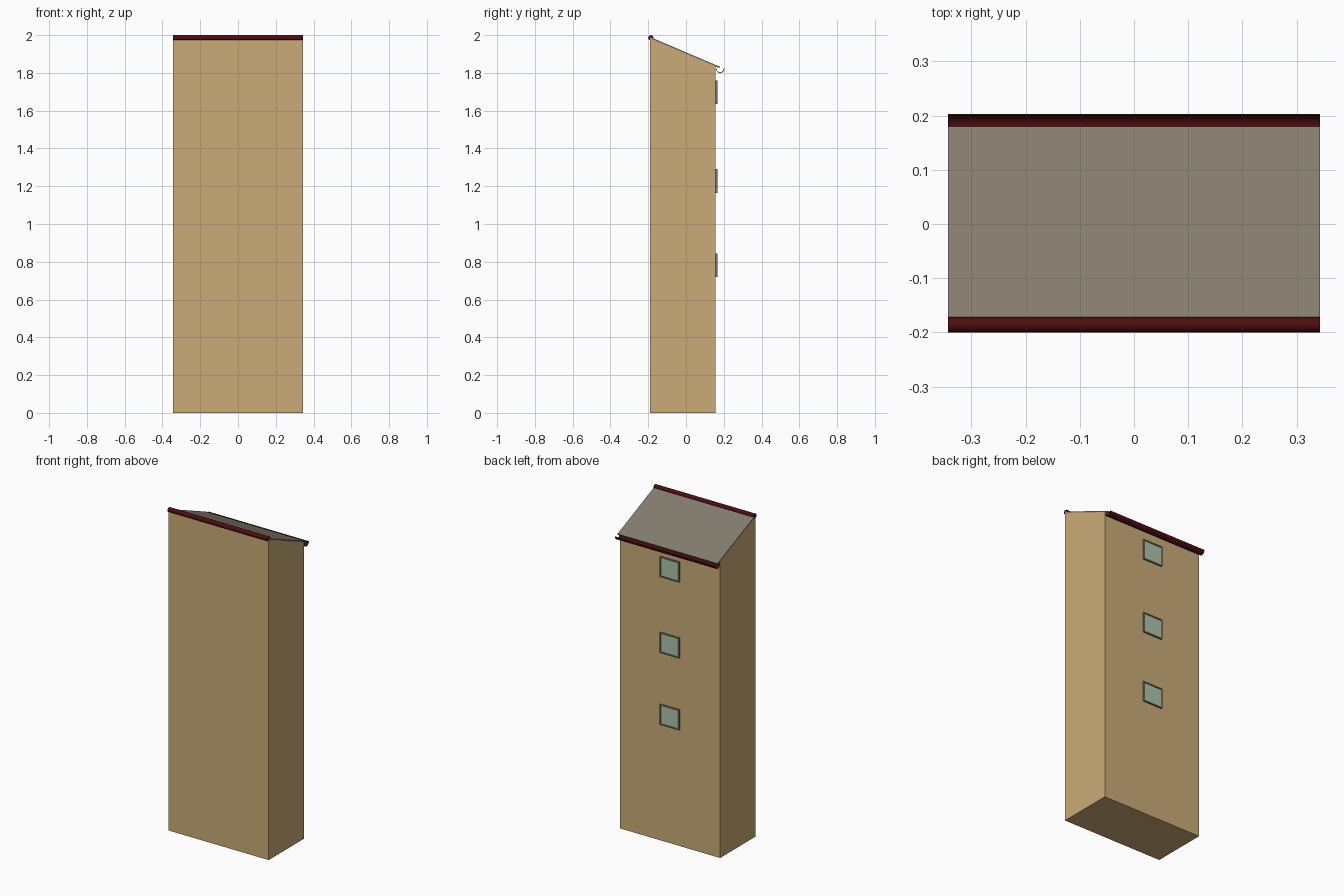
import bpy, bmesh, math

if "Cube" in bpy.data.objects:
    bpy.data.objects.remove(bpy.data.objects["Cube"])

HALF = 0.343          # half width of the house
SLOPE = (1.832 - 1.990) / 0.37


def roof_z(y):
    return 1.990 + (y + 0.19) * SLOPE


def material(name, rgb):
    m = bpy.data.materials.new(name)
    m.diffuse_color = (*rgb, 1)
    m.use_nodes = True
    m.node_tree.nodes["Principled BSDF"].inputs["Base Color"].default_value = m.diffuse_color
    return m


WALL = material("tan wall", (0.59, 0.41, 0.185))
ROOF = material("grey roof", (0.23, 0.20, 0.155))
TRIM = material("dark red trim", (0.075, 0.004, 0.005))
FRAME = material("grey frame", (0.20, 0.18, 0.13))
GLASS = material("pale green glass", (0.42, 0.55, 0.42))


def extrude(name, profile, mat, x0=-HALF, x1=HALF):
    """Closed (y, z) profile swept along x."""
    bm = bmesh.new()
    face = bm.faces.new([bm.verts.new((x0, y, z)) for y, z in profile])
    new = bmesh.ops.extrude_face_region(bm, geom=[face])["geom"]
    bmesh.ops.translate(bm, vec=(x1 - x0, 0, 0),
                        verts=[v for v in new if isinstance(v, bmesh.types.BMVert)])
    bmesh.ops.recalc_face_normals(bm, faces=bm.faces)
    me = bpy.data.meshes.new(name)
    bm.to_mesh(me)
    bm.free()
    me.materials.append(mat)
    ob = bpy.data.objects.new(name, me)
    bpy.context.collection.objects.link(ob)
    return ob


def box(name, x0, x1, y0, y1, z0, z1, mat):
    return extrude(name, [(y0, z0), (y1, z0), (y1, z1), (y0, z1)], mat, x0, x1)


def arc(cy, cz, r, a0, a1, n):
    return [(cy + r * math.cos(math.radians(a0 + (a1 - a0) * i / n)),
             cz + r * math.sin(math.radians(a0 + (a1 - a0) * i / n)))
            for i in range(n + 1)]


# house body with a single sloping top
extrude("body", [(-0.19, 0), (0.156, 0), (0.156, roof_z(0.156) - 0.008),
                 (-0.19, roof_z(-0.19) - 0.008)], WALL)

# roof sheet
extrude("roof", [(-0.19, roof_z(-0.19) - 0.008), (0.178, roof_z(0.178) - 0.008),
                 (0.180, roof_z(0.180)), (-0.19, roof_z(-0.19))], ROOF)

# rounded cap along the high edge
extrude("ridge_cap", arc(-0.186, 1.986, 0.014, 0, 330, 11), TRIM)

# half-round gutter along the low edge
extrude("gutter", arc(0.181, 1.822, 0.022, 175, 365, 10)
        + arc(0.181, 1.822, 0.019, 365, 175, 10), TRIM)

# three windows on the back wall
for i, z in enumerate((0.782, 1.227, 1.697)):
    w, h, t = 0.067, 0.063, 0.008
    n = f"window_{i + 1}"
    box(n + "_glass", -w + t, w - t, 0.155, 0.162, z - h + t, z + h - t, GLASS)
    for side in (-1, 1):
        xs = sorted((side * w, side * (w - t)))
        box(n + "_frame_side", *xs, 0.156, 0.1655, z - h, z + h, FRAME)
        zs = sorted((z + side * h, z + side * (h - t)))
        box(n + "_frame_rail", -w + t, w - t, 0.156, 0.1655, *zs, FRAME)

# smooth the rounded trims
for name in ("ridge_cap", "gutter"):
    ob = bpy.data.objects[name]
    bpy.ops.object.select_all(action='DESELECT')
    ob.select_set(True)
    bpy.context.view_layer.objects.active = ob
    bpy.ops.object.shade_smooth_by_angle(angle=math.radians(40))
